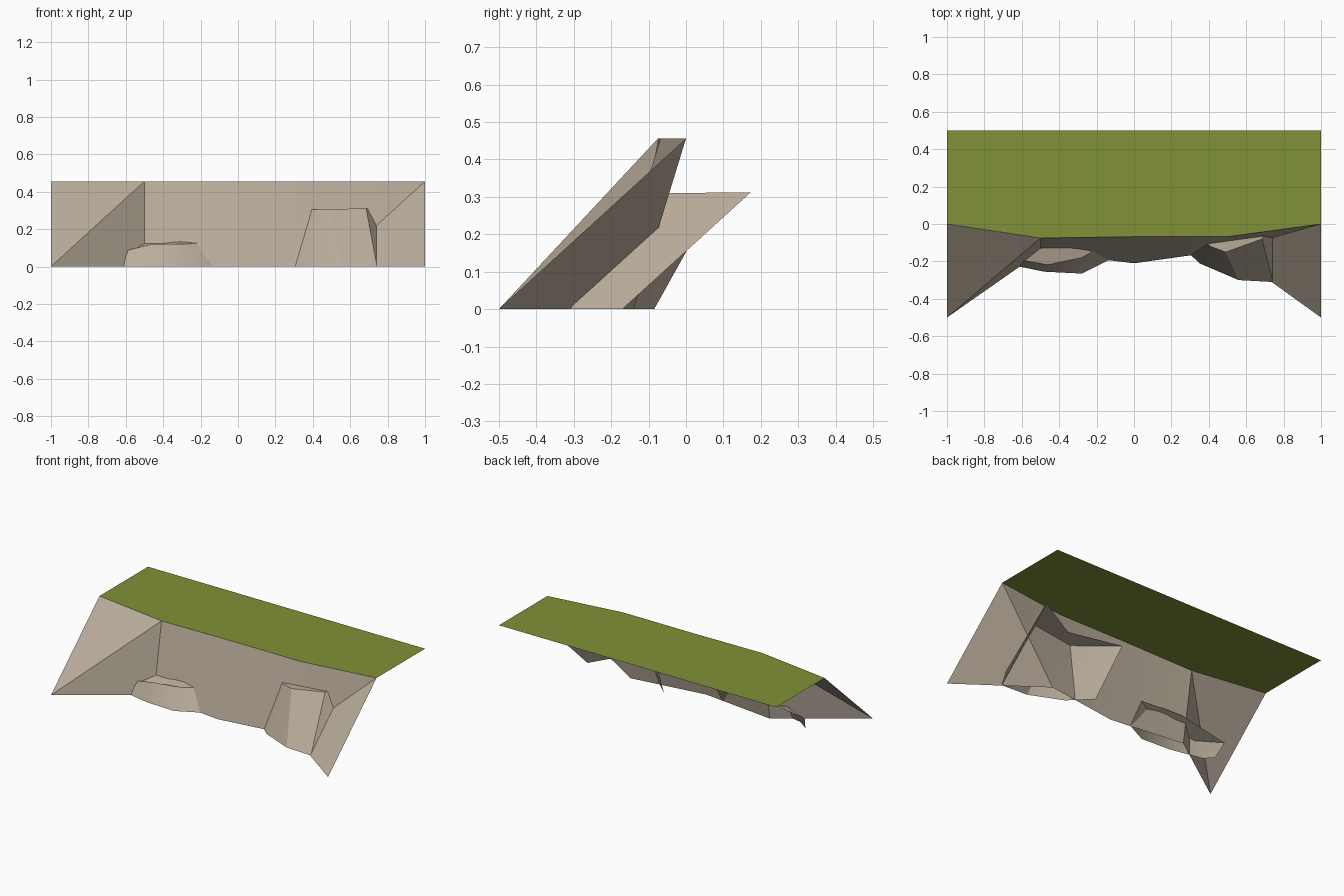
import bpy, math

if "Cube" in bpy.data.objects:
    bpy.data.objects.remove(bpy.data.objects["Cube"])


def material(name, rgb):
    m = bpy.data.materials.new(name)
    m.diffuse_color = (*rgb, 1)
    m.use_nodes = True
    m.node_tree.nodes["Principled BSDF"].inputs["Base Color"].default_value = m.diffuse_color
    return m


stone = material("tan stone", (0.49, 0.42, 0.33))
grass = material("grass green", (0.22, 0.285, 0.038))


def make(name, verts, faces, mat):
    me = bpy.data.meshes.new(name)
    me.from_pydata(verts, [], faces)
    me.materials.append(mat)
    ob = bpy.data.objects.new(name, me)
    bpy.context.collection.objects.link(ob)
    bpy.ops.object.select_all(action='DESELECT')
    ob.select_set(True)
    bpy.context.view_layer.objects.active = ob
    bpy.ops.object.shade_smooth_by_angle(angle=math.radians(30))
    return ob


def wall(lower, upper):
    """Strip of faces between a lower and an upper line, both left to right."""
    n = len(lower)
    return lower + upper, [(i, i + 1, n + i + 1, n + i) for i in range(n - 1)]


def rock(name, lower, upper, back):
    """Leaning shell: front wall plus a cap, open behind the cliff."""
    verts, faces = wall([(x, y, 0) for x, y in lower], upper)
    n, m = len(lower), len(verts)
    cap = list(range(n, m)) + list(range(m, m + len(back)))
    make(name, verts + back, faces + [cap], stone)


# cliff face, with the end panels split along their folds
H = 0.456
xs = (-1, -0.5, 0, 0.5, 1)
foot = [(x, y, 0) for x, y in zip(xs, (-0.5, -0.15, -0.21, -0.14, -0.5))]
rim = [(x, y, H) for x, y in zip(xs, (0, -0.075, -0.068, -0.068, 0))]
verts, faces = wall(foot, rim)
faces = [(0, 1, 6), (0, 6, 5)] + faces[1:3] + [(3, 4, 9), (3, 9, 8)]
make("cliff_face", verts, faces, stone)

# flat grass top
make("grass_top", rim + [(1, 0.5, H), (-1, 0.5, H)], [range(7)], grass)

# tall rock on the right
rock("tall_rock",
     [(0.22, -0.085), (0.35, -0.21), (0.56, -0.3), (0.743, -0.31), (0.83, -0.17)],
     [(0.16, 0.085, 0.305), (0.41, -0.12, 0.305), (0.49, -0.15, 0.308),
      (0.685, -0.08, 0.31), (0.81, 0.173, 0.312)],
     [(0.5, 0.0, 0.31)])

# low rock on the left
rock("low_rock",
     [(-0.75, -0.16), (-0.70, -0.21), (-0.48, -0.255), (-0.28, -0.265), (-0.13, -0.19)],
     [(-0.78, -0.11, 0.09), (-0.62, -0.19, 0.08), (-0.46, -0.218, 0.12),
      (-0.28, -0.18, 0.12), (-0.14, -0.1, 0.13)],
     [(-0.32, -0.1, 0.142), (-0.45, -0.1, 0.145)])
